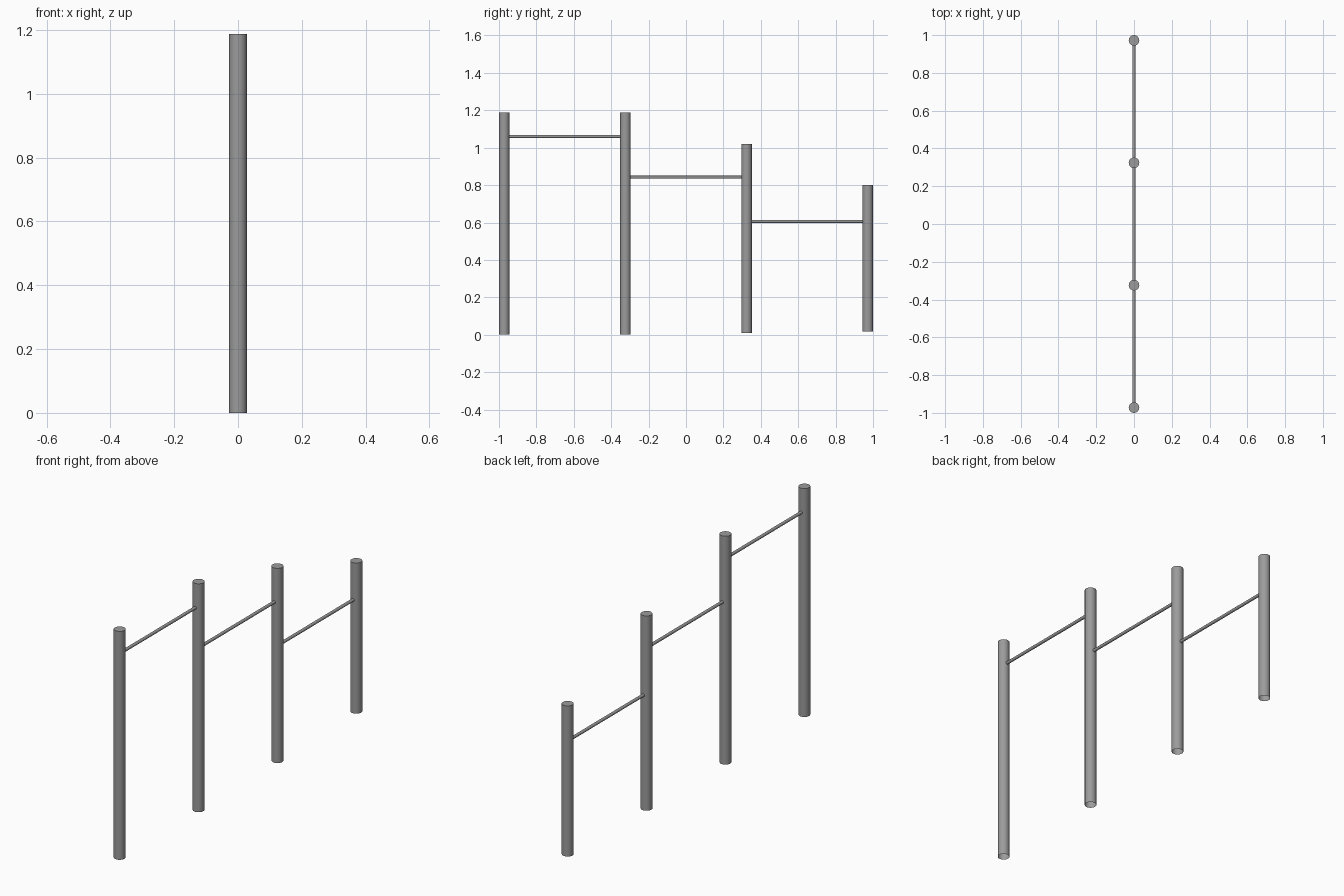
import bpy, bmesh, math
from mathutils import Matrix

if "Cube" in bpy.data.objects:
    bpy.data.objects.remove(bpy.data.objects["Cube"])


def material(name, v):
    m = bpy.data.materials.new(name)
    m.diffuse_color = (v, v, v, 1)
    m.use_nodes = True
    m.node_tree.nodes["Principled BSDF"].inputs["Base Color"].default_value = m.diffuse_color
    return m


steel = material("grey steel", 0.33)


def rod(name, radius, length, sides, matrix, mat, open_bottom=False):
    """Cylinder along local z, starting at the origin."""
    bm = bmesh.new()
    bmesh.ops.create_cone(bm, cap_ends=True, segments=sides, radius1=radius,
                          radius2=radius, depth=length,
                          matrix=Matrix.Translation((0, 0, length / 2)))
    if open_bottom:
        bm.normal_update()
        bmesh.ops.delete(bm, geom=[f for f in bm.faces if f.normal.z < -0.9],
                         context='FACES_ONLY')
    bm.transform(matrix)
    me = bpy.data.meshes.new(name)
    bm.to_mesh(me)
    bm.free()
    me.materials.append(mat)
    ob = bpy.data.objects.new(name, me)
    bpy.context.collection.objects.link(ob)
    bpy.context.view_layer.objects.active = ob
    ob.select_set(True)
    bpy.ops.object.shade_smooth_by_angle(angle=math.radians(40))
    ob.select_set(False)


R = 0.028
ys = [-0.972, -0.324, 0.324, 0.972]

# Upright posts: bottom and top heights
for i, (y, (z0, z1)) in enumerate(zip(ys, [(0, 1.187), (0, 1.187), (0.008, 1.02), (0.017, 0.80)])):
    rod(f"post_{i + 1}", R, z1 - z0, 24, Matrix.Translation((0, y, z0)), steel, True)

# Pull-up bars stepping down between neighbouring posts
along_y = Matrix.Rotation(-math.pi / 2, 4, 'X')
for i, z in enumerate([1.06, 0.842, 0.606]):
    y0, y1 = ys[i] + R - 0.004, ys[i + 1] - R + 0.004
    rod(f"bar_{i + 1}", 0.008, y1 - y0, 12, Matrix.Translation((0, y0, z)) @ along_y, steel)
